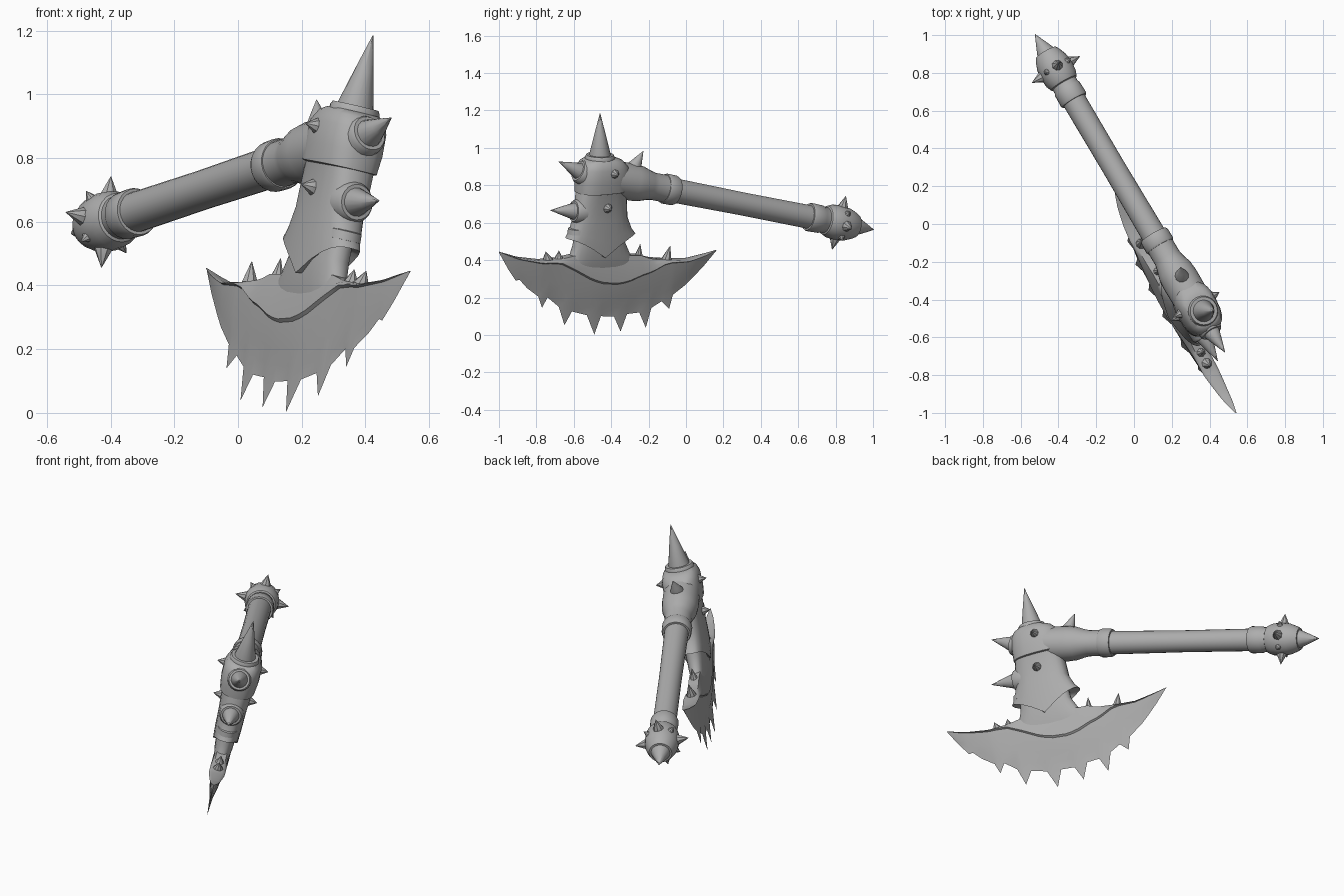
import bpy, bmesh, math
from mathutils import Vector, Matrix

if "Cube" in bpy.data.objects:
    bpy.data.objects.remove(bpy.data.objects["Cube"])

# Tilted working frame: X along the handle side, Y through the thickness, Z up the head
ORIGIN = Vector((0.15, -0.49, 0.0))
FRAME = Matrix(((-0.465, -0.856, 0.225),
                (0.881, -0.472, 0.025),
                (0.084, 0.210, 0.974)))

metal = bpy.data.materials.new("grey_metal")
metal.diffuse_color = (0.42, 0.42, 0.42, 1)
metal.use_nodes = True
metal.node_tree.nodes["Principled BSDF"].inputs["Base Color"].default_value = metal.diffuse_color


def finish(name, bm):
    bmesh.ops.remove_doubles(bm, verts=bm.verts, dist=0.0005)
    bmesh.ops.recalc_face_normals(bm, faces=bm.faces)
    for v in bm.verts:
        v.co = ORIGIN + FRAME @ v.co
    me = bpy.data.meshes.new(name)
    bm.to_mesh(me)
    bm.free()
    me.materials.append(metal)
    ob = bpy.data.objects.new(name, me)
    bpy.context.collection.objects.link(ob)
    return ob


def loft(name, rings):
    """Skin closed rings of equal length and cap both ends."""
    bm = bmesh.new()
    rows = [[bm.verts.new(p) for p in r] for r in rings]
    n = len(rows[0])
    for a, b in zip(rows, rows[1:]):
        for i in range(n):
            j = (i + 1) % n
            bm.faces.new((a[i], a[j], b[j], b[i]))
    bm.faces.new(rows[0])
    bm.faces.new(rows[-1])
    return finish(name, bm)


def lathe(name, base, direction, profile, n=16):
    """Turn (distance, radius) pairs about an axis."""
    base, d = Vector(base), Vector(direction).normalized()
    side = d.orthogonal().normalized()
    up = d.cross(side)
    return loft(name, [[base + d * s + (side * math.cos(2 * math.pi * i / n)
                        + up * math.sin(2 * math.pi * i / n)) * r for i in range(n)]
                       for s, r in profile])


def spike(name, base, tip, r, n=12):
    base, tip = Vector(base), Vector(tip)
    length = (tip - base).length
    return lathe(name, base, tip - base,
                 [(-0.02, r), (0, r), (length * 0.5, r * 0.52), (length, 0.001)], n)


def section(p0, p1, half, q, drop=0.0, n=24, square=0.75):
    """Rounded-box ring; drop pulls the broad sides down into a point."""
    ring = []
    for i in range(n):
        a = 2 * math.pi * i / n
        c, s = math.cos(a), math.sin(a)
        x = math.copysign(abs(c) ** square, c)
        y = math.copysign(abs(s) ** square, s)
        ring.append(Vector(((p0 + p1) / 2 + x * (p1 - p0) / 2, y * half,
                            q - drop * (1 - abs(x)) ** 1.4)))
    return ring


def upright(y, z):
    """Side-plane point to the working frame."""
    return ((0.974 * (y + 0.49) - 0.025 * z) / 0.856,
            (0.881 * z - 0.084 * (y + 0.49)) / 0.856)


def interp(pts, y):
    for (a, za), (b, zb) in zip(pts, pts[1:]):
        if y <= b:
            return za + (zb - za) * (y - a) / (b - a)
    return pts[-1][1]


# Handle shaft, collars and ball pommel share one axis
H0, HD = Vector((0.01, 0, 0.872)), Vector((1, -0.006, -0.262)).normalized()
lathe("handle", H0, HD, [(0.1, 0.066), (0.45, 0.066), (0.9, 0.062), (1.4, 0.064)], 24)
lathe("head_socket", H0, HD, [(0.05, 0.098), (0.2, 0.1), (0.25, 0.095), (0.3, 0.08),
                              (0.33, 0.074), (0.41, 0.074)], 24)
lathe("front_collar", H0, HD, [(0.4, 0.07), (0.4, 0.078), (0.41, 0.082), (0.46, 0.081),
                               (0.472, 0.076), (0.472, 0.06)], 24)
lathe("rear_collar", H0, HD, [(1.31, 0.06), (1.31, 0.073), (1.32, 0.077), (1.385, 0.075),
                              (1.395, 0.07), (1.44, 0.07)], 24)
lathe("pommel", H0, HD, [(1.41, 0.06), (1.42, 0.078), (1.45, 0.09), (1.5, 0.094), (1.55, 0.088),
                         (1.59, 0.073), (1.61, 0.062), (1.61, 0.04)], 24)
spike("pommel_end_spike", H0 + HD * 1.6, H0 + HD * 1.725, 0.056, 16)

# Spikes around the pommel, alternating long and short
hup = Vector((-HD.z, 0, HD.x))
for k in range(8):
    a = k * math.pi / 4
    out = hup * math.cos(a) + Vector((0, math.sin(a), 0))
    c = H0 + HD * 1.505
    reach, r = (0.148, 0.032) if k % 2 == 0 else (0.117, 0.022)
    spike(f"pommel_spike_{k}", c + out * 0.083, c + out * reach, r, 8)

# Blade: columns from toe to heel, with a jagged edge and an arched step on each cheek
top = [(-1, .445), (-.9, .415), (-.78, .40), (-.68, .41), (-.6, .43), (-.25, .43), (-.2, .412),
       (-.1, .405), (0, .405), (.08, .425), (.165, .455)]
edge = [(-1, .44), (-.95, .35), (-.91, .29), (-.89, .295), (-.85, .25), (-.79, .205), (-.77, .145),
        (-.74, .2), (-.68, .15), (-.65, .052), (-.61, .125), (-.53, .105), (-.49, .002), (-.455, .1),
        (-.385, .098), (-.35, .018), (-.315, .112), (-.25, .12), (-.215, .038), (-.185, .145),
        (-.13, .18), (-.09, .14), (-.07, .215), (0, .27), (.04, .31), (.1, .375), (.165, .455)]
rings = []
for y, z in edge:
    zt = interp(top, y)
    zb = min(zt, max(z, 0.12 + ((y + .44) / .6) ** 2 * .33))
    f = min(1, max(0.01, min(y + 1, .165 - y) / 0.22)) ** 0.6
    tc = .05 + .42 * max(0, 1 - ((y + .40) / .29) ** 2)
    rows = [(0, .028), (tc * .5, .04), (tc, .044), (tc + .03, .034),
            (tc + (1 - tc) * .55, .022), (.92, .009)]
    half = []
    for t, th in rows:
        p, q = upright(y, zt + (zb - zt) * t)
        half.append((p, th * f, q))
    p, q = upright(y, z)
    rings.append([Vector(v) for v in half] + [Vector((p, 0, q))]
                 + [Vector((a, -b, c)) for a, b, c in reversed(half)])
loft("blade", rings)

# Barbs along the back of the blade
for k, (y, z, dy) in enumerate([(-.75, .445, .01), (-.68, .45, 0), (-.245, .485, -.01), (-.085, .475, -.02)]):
    p, q = upright(y + dy, .40)
    tp, tq = upright(y, z)
    spike(f"blade_barb_{k}", (p, 0, q), (tp, 0, tq), 0.03, 8)

# Neck flaring into the blade
loft("neck", [section(-.21, .25, .026, .31), section(-.2, .24, .04, .38),
              section(-.165, .2, .05, .43), section(-.14, .165, .055, .5), section(-.125, .15, .058, .62)])

# Armoured sleeve with pointed lower lips
loft("sleeve", [section(-.13, .15, .05, .55, .11), section(-.185, .225, .068, .545, .11),
                section(-.165, .2, .072, .575, .06), section(-.143, .172, .075, .64),
                section(-.122, .16, .085, .79), section(-.118, .16, .088, .8)])
loft("sleeve_band", [section(-.15, .15, .064, .565), section(-.172, .16, .066, .567),
                     section(-.168, .16, .066, .595), section(-.15, .15, .064, .6)])

# Head block above the sleeve and its crown
loft("head_block", [section(-.1, .14, .08, .785), section(-.127, .167, .097, .79),
                    section(-.127, .17, .104, .85), section(-.12, .163, .103, .92),
                    section(-.1, .13, .092, .955), section(-.075, .095, .076, .97)])
lathe("crown", (.006, 0, .955), (0, 0, 1), [(0, .08), (.022, .08), (.034, .074), (.034, .05)], 24)
spike("top_spike", (.006, 0, .98), (0, 0, 1.217), .06, 20)

# Large spikes at the front of the head, each on a round seat
for nm, b, t in (("upper", (-.11, 0, .905), (-.243, 0, .972)), ("lower", (-.13, 0, .69), (-.288, 0, .709))):
    d = Vector(t) - Vector(b)
    lathe(nm + "_spike_seat", b, d, [(-.04, .066), (.003, .064), (.016, .056), (.016, .03)], 20)
    spike(nm + "_front_spike", b, t, .05, 16)

# Back spike on the socket
spike("back_spike", (.215, 0, .9), (.269, 0, .986), .042, 12)

# Small studs mirrored on both broad sides
for s in (-1, 1):
    for k, (p, q, n) in enumerate([(.045, .9, .098), (.02, .71, .078)]):
        spike(f"side_stud_{k}_{s + 1}", (p, s * n, q), (p, s * (n + .042), q), .027, 8)

# Smooth shading with sharp creases
for ob in bpy.context.scene.objects:
    ob.select_set(True)
    bpy.context.view_layer.objects.active = ob
bpy.ops.object.shade_smooth_by_angle(angle=math.radians(35))
